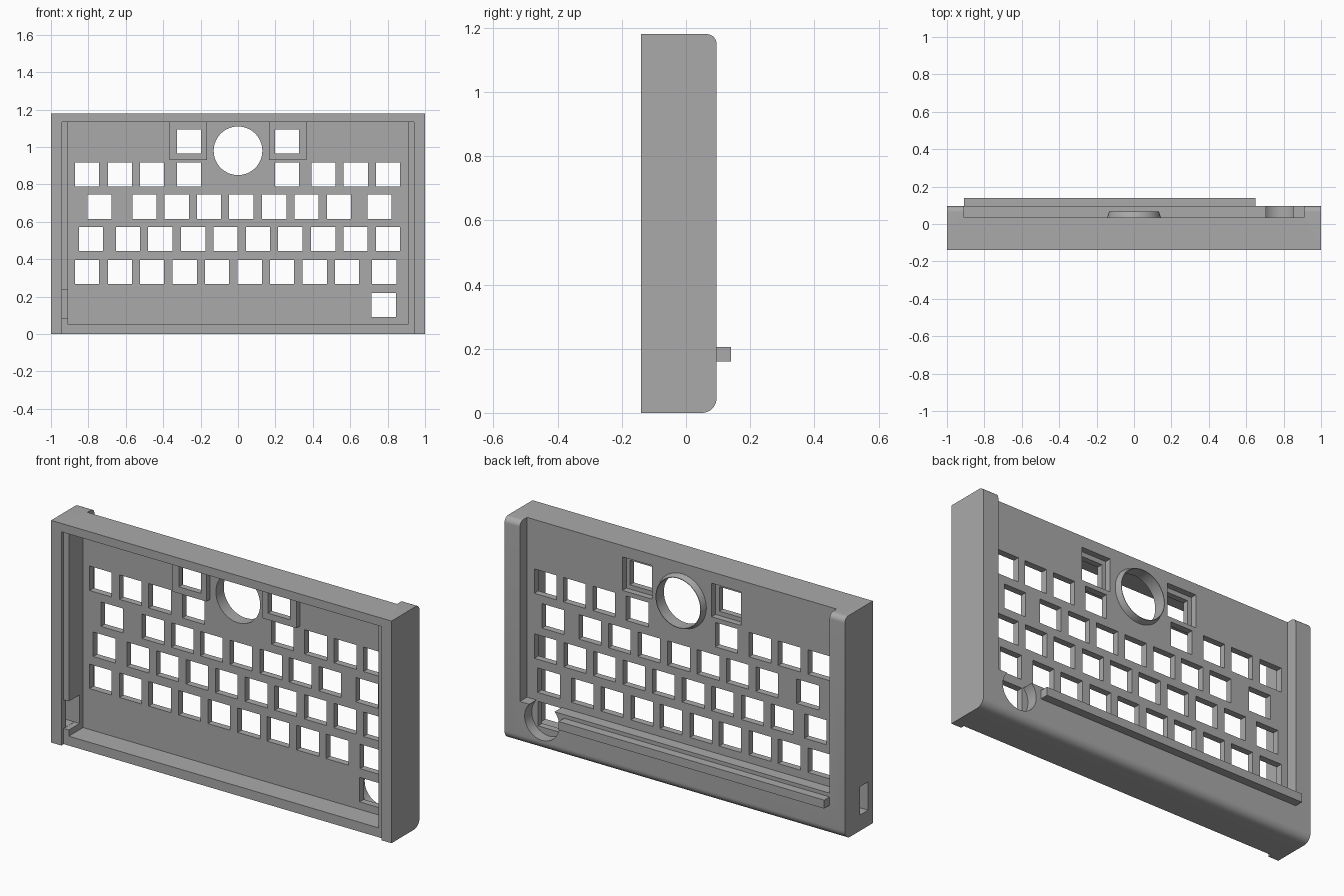
import bpy, bmesh
from math import sin, cos, pi, radians
from mathutils import Matrix, Vector

old = bpy.data.objects.get("Cube")
if old:
    bpy.data.objects.remove(old, do_unlink=True)

grey = bpy.data.materials.new("plain grey")
grey.use_nodes = True
grey.diffuse_color = (0.4, 0.4, 0.4, 1)
grey.node_tree.nodes["Principled BSDF"].inputs["Base Color"].default_value = (0.4, 0.4, 0.4, 1)


def finish(name, bm):
    bmesh.ops.recalc_face_normals(bm, faces=bm.faces)
    mesh = bpy.data.meshes.new(name)
    bm.to_mesh(mesh)
    bm.free()
    mesh.materials.append(grey)
    ob = bpy.data.objects.new(name, mesh)
    bpy.context.collection.objects.link(ob)
    return ob


def boxes(name, items):
    """One object from boxes given as (x range, y range, z range)."""
    bm = bmesh.new()
    for ranges in items:
        mid = Vector([(a + b) / 2 for a, b in ranges])
        size = [b - a for a, b in ranges]
        bmesh.ops.create_cube(bm, size=1, matrix=Matrix.Translation(mid) @ Matrix.Diagonal((*size, 1)))
    return finish(name, bm)


def cylinder(name, x, z, r, y0, y1):
    bm = bmesh.new()
    place = Matrix.Translation((x, (y0 + y1) / 2, z)) @ Matrix.Rotation(pi / 2, 4, "X")
    bmesh.ops.create_cone(bm, cap_ends=True, segments=64, radius1=r, radius2=r, depth=y1 - y0, matrix=place)
    return finish(name, bm)


def combine(target, tool, operation="DIFFERENCE"):
    """Apply a boolean and discard the tool."""
    tool.hide_render = True
    mod = target.modifiers.new("shape", "BOOLEAN")
    mod.operation, mod.solver, mod.object = operation, "EXACT", tool
    with bpy.context.temp_override(object=target, active_object=target, selected_objects=[target]):
        bpy.ops.object.modifier_apply(modifier=mod.name)
    bpy.data.objects.remove(tool, do_unlink=True)


def smooth(ob):
    bpy.ops.object.select_all(action="DESELECT")
    ob.select_set(True)
    bpy.context.view_layer.objects.active = ob
    bpy.ops.object.shade_smooth_by_angle(angle=radians(30))


FRONT, BACK, TOP = -0.14, 0.095, 1.18
FLOOR, PLATE = 0.0, 0.035          # inner and outer faces of the key plate

# Outer block: side profile with rounded back edges, extruded along x
profile = [(FRONT, 0), (FRONT, TOP)]
for r, zc, start in ((0.03, TOP - 0.03, pi / 2), (0.045, 0.045, 0)):
    for i in range(9):
        a = start - i * pi / 16
        profile.append((BACK - r + r * cos(a), zc + r * sin(a)))
bm = bmesh.new()
face = bm.faces.new([bm.verts.new((-1, y, z)) for y, z in profile])
ext = bmesh.ops.extrude_face_region(bm, geom=[face])
bmesh.ops.translate(bm, vec=(2, 0, 0), verts=[v for v in ext["geom"] if isinstance(v, bmesh.types.BMVert)])
shell = finish("keyboard_shell", bm)

# Front cavity, lid step and back recess
combine(shell, boxes("cavity", [((-0.91, 0.91), (-0.3, FLOOR), (0.05, 1.135))]))
combine(shell, boxes("lid_step", [((-0.94, 0.94), (-0.3, -0.12), (-0.2, 1.135))]))
combine(shell, boxes("back_recess", [((-0.91, 0.91), (PLATE, 0.3), (0.225, 1.4))]))

# Two raised key housings beside the round window
combine(shell, boxes("housings", [((s * 0.265 - 0.1, s * 0.265 + 0.1), (-0.03, 0.015), (0.93, 1.15))
                                  for s in (-1, 1)]), "UNION")
combine(shell, boxes("wells", [((s * 0.262 - 0.087, s * 0.262 + 0.087), (0.002, 0.2), (0.942, 1.12))
                               for s in (-1, 1)]))

# Round window and round pocket at the lower corner
combine(shell, cylinder("window", 0, 0.98, 0.13, -0.1, 0.3))
combine(shell, cylinder("pocket", 0.78, 0.155, 0.102, PLATE, 0.3))

# Key openings, row by row
rows = {
    1.03: (-0.262, 0.262),
    0.853: (-0.807, -0.631, -0.46, -0.262, 0.262, 0.457, 0.63, 0.802),
    0.68: (-0.74, -0.5, -0.327, -0.155, 0.018, 0.193, 0.366, 0.54, 0.757),
    0.508: (-0.786, -0.588, -0.415, -0.24, -0.067, 0.107, 0.28, 0.455, 0.628, 0.802),
    0.332: (-0.807, -0.631, -0.46, -0.284, -0.112, 0.063, 0.235, 0.41, 0.583, 0.782),
    0.155: (0.78,),
}
k = 0.065
combine(shell, boxes("keys", [((x - k, x + k), (-0.1, 0.06), (z - k, z + k))
                              for z, xs in rows.items() for x in xs]))

# Side port: inner relief and slot through the wall
combine(shell, boxes("port_relief", [((-0.94, -0.85), (-0.2, -0.03), (0.083, 0.235))]))
combine(shell, boxes("port_slot", [((-1.1, -0.92), (-0.1, -0.031), (0.084, 0.234))]))
smooth(shell)

# Tapered rim around the round window
section = [(0.13, 0.02), (0.146, 0.02), (0.144, PLATE), (0.133, 0.066), (0.13, 0.066)]
bm = bmesh.new()
n = 64
rings = [[bm.verts.new((r * cos(2 * pi * i / n), y, 0.98 + r * sin(2 * pi * i / n))) for r, y in section]
         for i in range(n)]
for i in range(n):
    a, b = rings[i], rings[(i + 1) % n]
    for j in range(len(section)):
        m = (j + 1) % len(section)
        bm.faces.new((a[j], a[m], b[m], b[j]))
smooth(finish("window_rim", bm))

# Rest bar across the back
boxes("rest_bar", [((-0.91, 0.65), (0.09, 0.14), (0.16, 0.205))])
